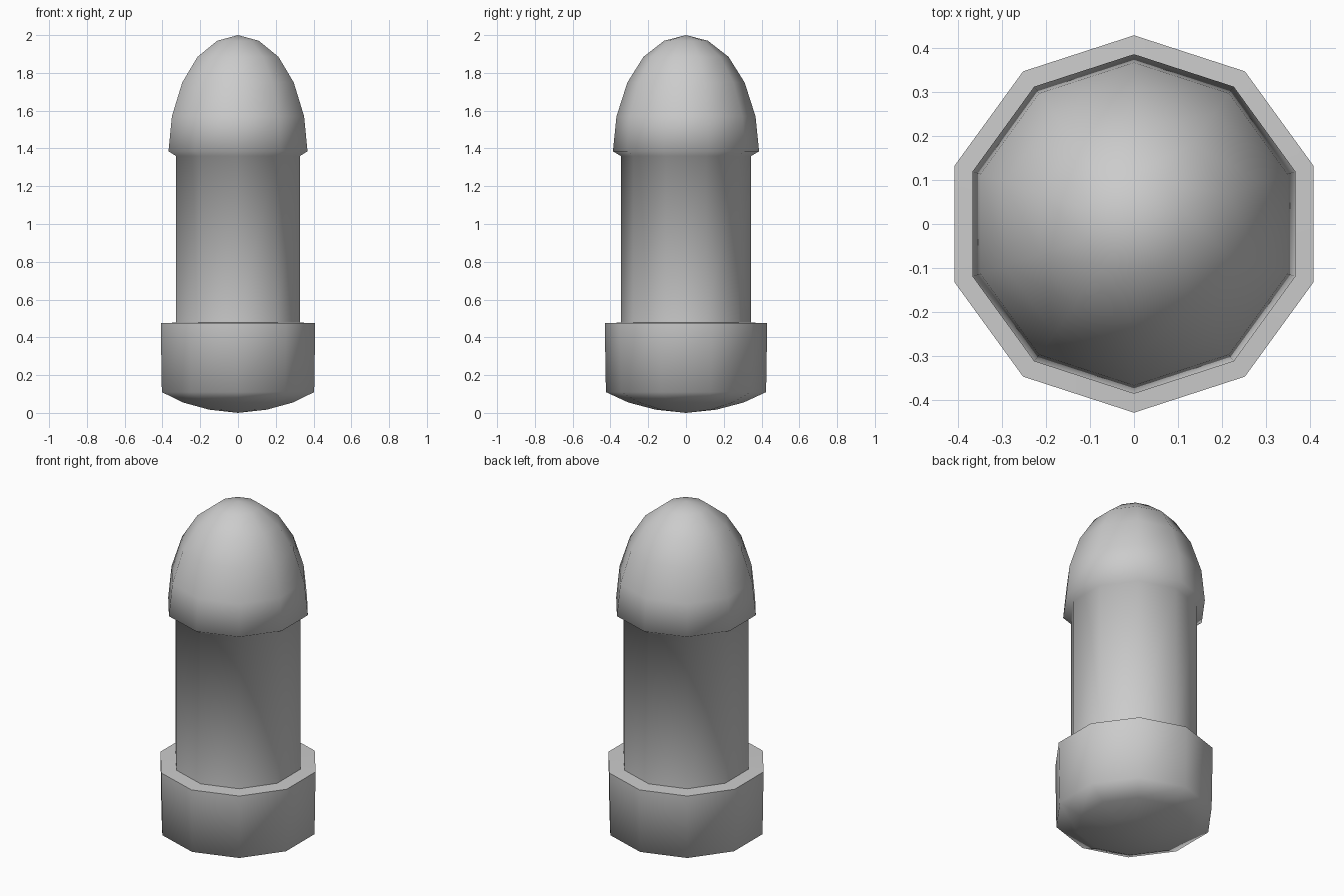
import bpy, bmesh, math

if "Cube" in bpy.data.objects:
    bpy.data.objects.remove(bpy.data.objects["Cube"])

SIDES = 10


def lathe(name, profile, angle):
    """Spin (radius, z) points into a ten-sided solid with a corner on +y."""
    bm = bmesh.new()
    rings = []
    for r, z in profile:
        n = SIDES if r > 0 else 1
        rings.append([bm.verts.new((r * math.cos(math.pi / 2 + math.tau * i / SIDES),
                                    r * math.sin(math.pi / 2 + math.tau * i / SIDES), z))
                      for i in range(n)])
    for a, b in zip(rings, rings[1:]):
        for i in range(SIDES):
            j = (i + 1) % SIDES
            quad = [a[i % len(a)], a[j % len(a)], b[j % len(b)], b[i % len(b)]]
            bm.faces.new(list(dict.fromkeys(quad)))
    bmesh.ops.recalc_face_normals(bm, faces=bm.faces)
    mesh = bpy.data.meshes.new(name)
    bm.to_mesh(mesh)
    bm.free()
    obj = bpy.data.objects.new(name, mesh)
    bpy.context.collection.objects.link(obj)
    bpy.ops.object.select_all(action='DESELECT')
    obj.select_set(True)
    bpy.context.view_layer.objects.active = obj
    bpy.ops.object.shade_smooth_by_angle(angle=math.radians(angle))
    return obj


# Whole surface in one profile: domed base, shaft, overhanging rounded tip
base = [(0, 0), (0.16, 0.017), (0.305, 0.055), (0.424, 0.11), (0.43, 0.475)]
shaft = [(0.345, 0.478), (0.345, 1.36)]
tip = [(0.387, 1.385), (0.368, 1.57), (0.31, 1.75),
       (0.225, 1.885), (0.116, 1.97), (0, 2.0)]
lathe("capsule_body", base + shaft + tip, 65)
